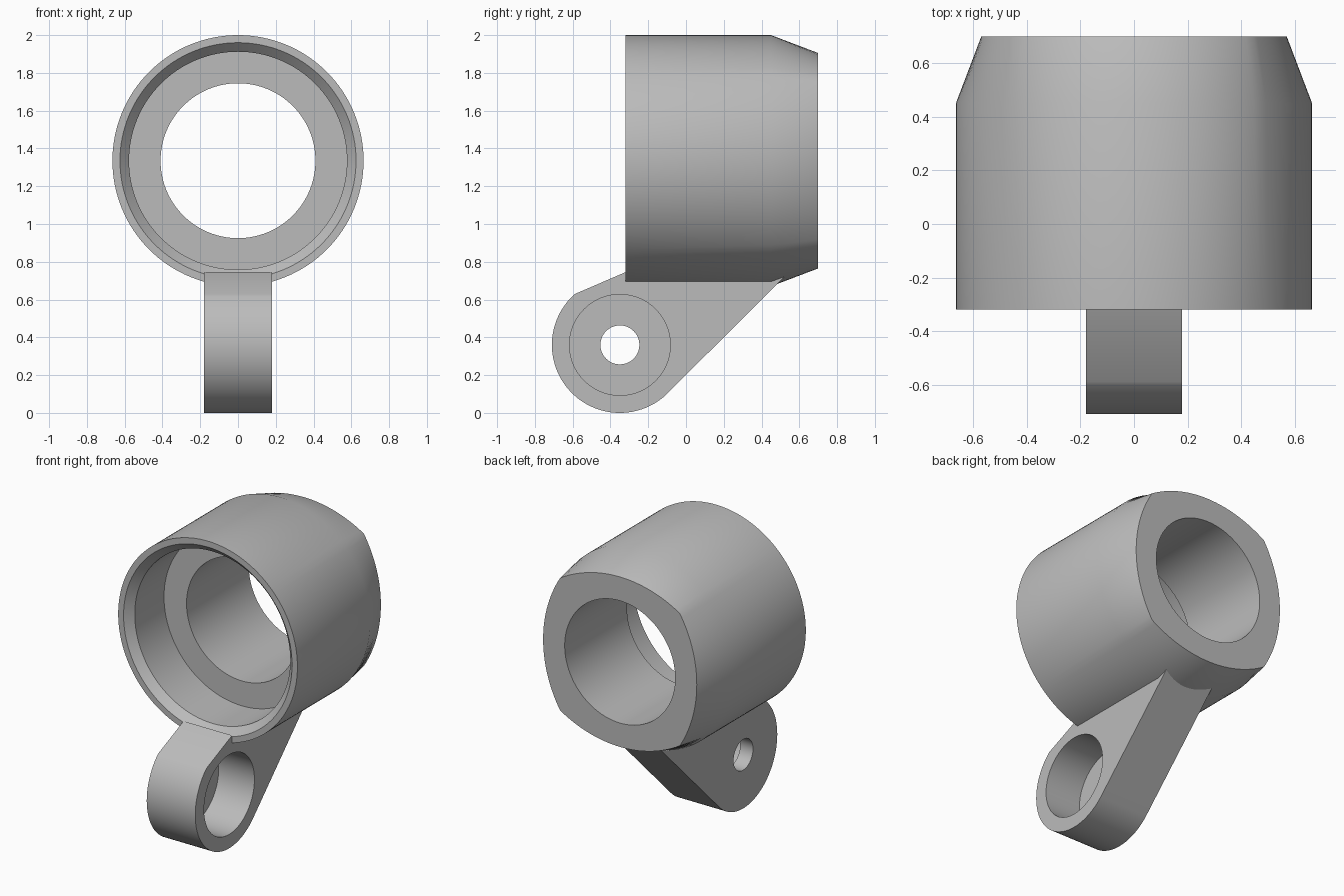
import bpy, bmesh, math
from mathutils import Matrix

if "Cube" in bpy.data.objects:
    bpy.data.objects.remove(bpy.data.objects["Cube"])

grey = bpy.data.materials.new("mid_grey")
grey.diffuse_color = (0.5, 0.5, 0.5, 1)
grey.use_nodes = True
grey.node_tree.nodes["Principled BSDF"].inputs["Base Color"].default_value = grey.diffuse_color
SEG = 128
CZ = 1.335            # height of the collar axis
PY, PZ = -0.35, 0.36  # pivot axis of the lug


def finish(bm, name):
    bmesh.ops.recalc_face_normals(bm, faces=bm.faces)
    mesh = bpy.data.meshes.new(name)
    bm.to_mesh(mesh)
    bm.free()
    mesh.materials.append(grey)
    ob = bpy.data.objects.new(name, mesh)
    bpy.context.collection.objects.link(ob)
    return ob


def activate(ob):
    bpy.ops.object.select_all(action='DESELECT')
    ob.select_set(True)
    bpy.context.view_layer.objects.active = ob


def smooth(ob):
    activate(ob)
    bpy.ops.object.shade_smooth_by_angle(angle=math.radians(28))


def back_radius(a):
    # four bulging arcs meeting in corners on the diagonals
    t = (a + math.pi / 4) % (math.pi / 2) - math.pi / 4
    return -0.275 * math.cos(t) + math.sqrt(0.845 ** 2 - (0.275 * math.sin(t)) ** 2)


def make_collar():
    # closed profile (y, radius); None marks the rounded-square back outline
    profile = [(-0.32, 0.625), (-0.32, 0.665), (0.45, 0.665), (0.70, None),
               (0.70, 0.41), (0.04, 0.41), (0.04, 0.577), (-0.27, 0.577)]
    bm = bmesh.new()
    rings = []
    for y, r in profile:
        ring = []
        for i in range(SEG):
            a = 2 * math.pi * i / SEG
            rad = back_radius(a) if r is None else r
            ring.append(bm.verts.new((rad * math.cos(a), y, CZ + rad * math.sin(a))))
        rings.append(ring)
    for k, ring in enumerate(rings):
        nxt = rings[(k + 1) % len(rings)]
        for i in range(SEG):
            j = (i + 1) % SEG
            bm.faces.new((ring[i], ring[j], nxt[j], nxt[i]))
    return finish(bm, "collar")


def make_lug():
    # rounded foot, then the arm rising into the collar wall
    n, a0, a1 = 64, math.radians(131.5), math.radians(315)
    pts = [(PY + 0.36 * math.cos(a0 + (a1 - a0) * i / n),
            PZ + 0.36 * math.sin(a0 + (a1 - a0) * i / n)) for i in range(n + 1)]
    pts += [(0.54, 0.74), (-0.2, 0.74), (-0.26, 0.70), (-0.32, 0.70), (-0.32, 0.745)]
    bm = bmesh.new()
    face = bm.faces.new([bm.verts.new((-0.18, y, z)) for y, z in pts])
    ext = bmesh.ops.extrude_face_region(bm, geom=[face])
    bmesh.ops.translate(bm, vec=(0.36, 0, 0),
                        verts=[v for v in ext["geom"] if isinstance(v, bmesh.types.BMVert)])
    return finish(bm, "pivot_lug")


def bore(target, radius, x0, x1):
    # cut a round hole along x around the pivot axis
    bm = bmesh.new()
    bmesh.ops.create_cone(bm, cap_ends=True, segments=96, radius1=radius, radius2=radius,
                          depth=x1 - x0,
                          matrix=Matrix.Translation(((x0 + x1) / 2, PY, PZ))
                          @ Matrix.Rotation(math.pi / 2, 4, 'Y'))
    cutter = finish(bm, "hole_cutter")
    cutter.hide_render = True
    activate(target)
    mod = target.modifiers.new("hole", 'BOOLEAN')
    mod.operation, mod.solver, mod.object = 'DIFFERENCE', 'EXACT', cutter
    bpy.ops.object.modifier_apply(modifier=mod.name)
    bpy.data.objects.remove(cutter)


collar = make_collar()
lug = make_lug()
bore(lug, 0.267, -0.085, 0.3)   # wide recess from the right side
bore(lug, 0.103, -0.3, 0.3)     # small through hole
smooth(collar)
smooth(lug)
